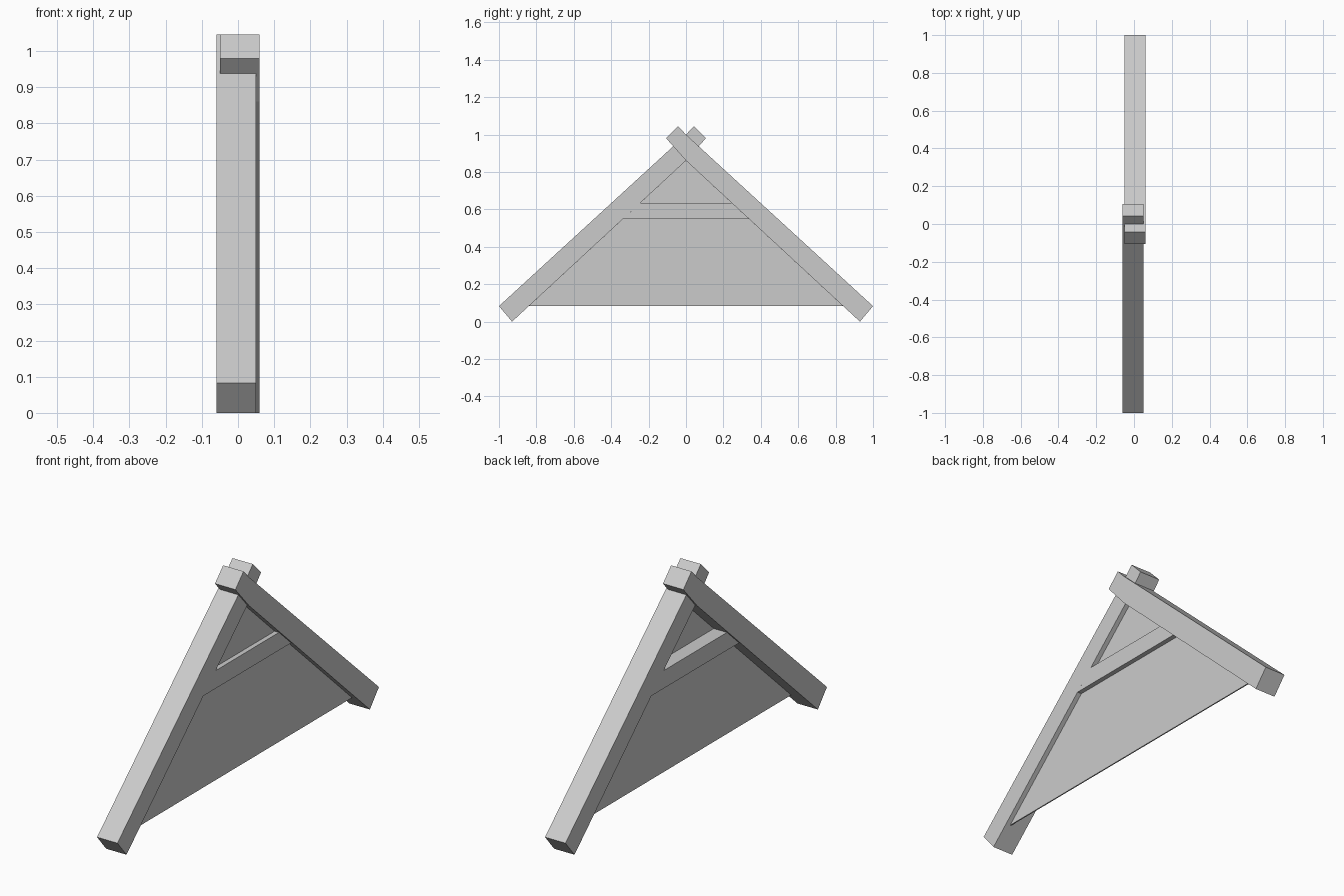
import bpy
import bmesh

cube = bpy.data.objects.get("Cube")
if cube:
    bpy.data.objects.remove(cube, do_unlink=True)

grey = bpy.data.materials.new("plain_grey")
grey.use_nodes = True
colour = (0.6, 0.6, 0.6, 1)
grey.diffuse_color = colour
for node in grey.node_tree.nodes:
    if node.type == 'BSDF_PRINCIPLED':
        node.inputs["Base Color"].default_value = colour

APEX, SLOPE = 0.861, 0.926   # underside line of the rafters


def inner_y(z):
    """Half width of the gable opening at height z."""
    return (APEX - z) / SLOPE


def extrude_profile(name, profile, x0, x1, turn=1):
    """Extrude a (y, z) outline along x; turn=-1 rotates it half a turn about z."""
    bm = bmesh.new()
    face = bm.faces.new([bm.verts.new((x0 * turn, y * turn, z)) for y, z in profile])
    out = bmesh.ops.extrude_face_region(bm, geom=[face])
    moved = [v for v in out["geom"] if isinstance(v, bmesh.types.BMVert)]
    bmesh.ops.translate(bm, verts=moved, vec=((x1 - x0) * turn, 0, 0))
    bmesh.ops.recalc_face_normals(bm, faces=bm.faces)
    mesh = bpy.data.meshes.new(name)
    bm.to_mesh(mesh)
    bm.free()
    mesh.materials.append(grey)
    obj = bpy.data.objects.new(name, mesh)
    bpy.context.scene.collection.objects.link(obj)
    return obj


# Crossed rafters, each passing beyond the ridge
rafter = [(1, 0.083), (0, 1.0), (-0.043, 1.045),
          (-0.106, 0.98), (0, APEX), (0.93, 0)]
extrude_profile("back_rafter", rafter, -0.05, 0.06)
extrude_profile("front_rafter", rafter, -0.05, 0.06, turn=-1)

# Collar beam between the rafters
low, high = 0.548, 0.635
extrude_profile("collar_beam", [(-inner_y(low), low), (inner_y(low), low),
                                (inner_y(high), high), (-inner_y(high), high)],
                -0.05, 0.05)

# Thin gable panel filling the opening
base = 0.083
extrude_profile("gable_panel", [(-inner_y(base), base), (inner_y(base), base), (0, APEX)],
                0.021, 0.027)
